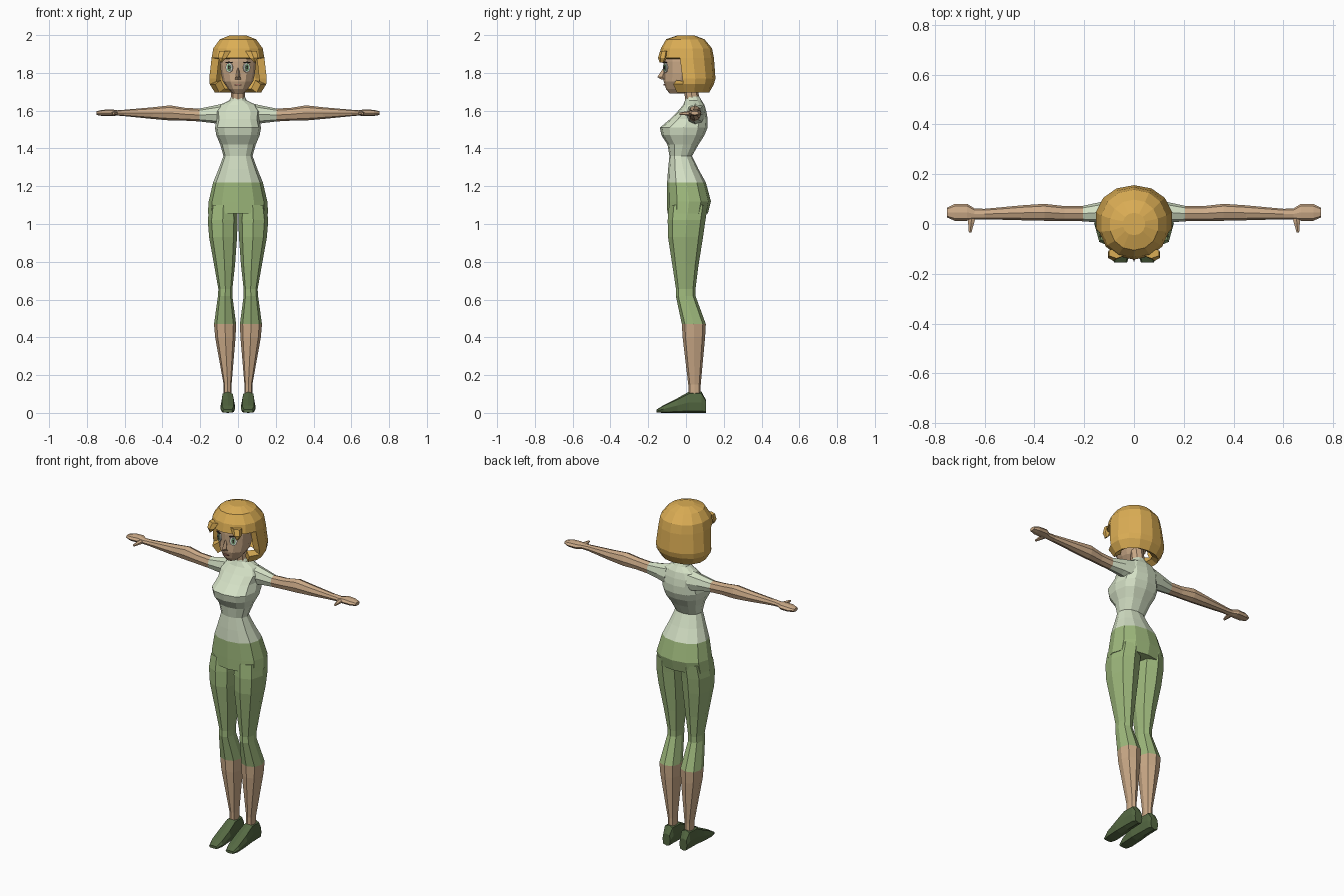
import bpy, bmesh, math
from mathutils import Matrix, Vector


def material(name, rgb):
    m = bpy.data.materials.new(name)
    m.diffuse_color = (*rgb, 1)
    return m


SKIN = material("skin", (0.61, 0.41, 0.25))
HAIR = material("golden_hair", (0.71, 0.42, 0.09))
SHIRT = material("pale_green_shirt", (0.66, 0.75, 0.56))
TROUSERS = material("green_trousers", (0.34, 0.48, 0.20))
SHOES = material("dark_green_shoes", (0.09, 0.14, 0.055))
WHITE = material("eye_white", (0.80, 0.82, 0.76))
IRIS = material("eye_green", (0.22, 0.42, 0.22))
DARK = material("dark_line", (0.04, 0.03, 0.025))
LIPS = material("lips", (0.38, 0.18, 0.13))


def ring(axis, pos, a0, a1, b0, b1, n, power):
    """Rounded section across an axis, given its extents in the other two axes."""
    pts = []
    for i in range(n):
        t = 2 * math.pi * i / n
        u, v = math.sin(t), -math.cos(t)
        u = math.copysign(abs(u) ** power, u)
        v = math.copysign(abs(v) ** power, v)
        a = (a0 + a1) / 2 + u * (a1 - a0) / 2
        b = (b0 + b1) / 2 + v * (b1 - b0) / 2
        pts.append({"x": (pos, a, b), "y": (a, pos, b), "z": (a, b, pos)}[axis])
    return pts


def loft(name, axis, rows, mats, n=8, power=1.0, mirror=False, pick=None,
         matrix=None, drop=None, cap_end=True):
    """Join sections into a body. pick chooses the material, drop removes faces."""
    bm = bmesh.new()
    rings = []
    for r in rows:
        pw = r[5] if len(r) > 5 else power
        rings.append([bm.verts.new(p) for p in ring(axis, *r[:5], n, pw)])
    for a, b in zip(rings, rings[1:]):
        for i in range(n):
            j = (i + 1) % n
            bm.faces.new((a[i], a[j], b[j], b[i]))
    bm.faces.new(rings[0])
    if cap_end:
        bm.faces.new(rings[-1])
    bmesh.ops.recalc_face_normals(bm, faces=bm.faces)
    if drop:
        gone = [f for f in bm.faces if drop(f.calc_center_median())]
        bmesh.ops.delete(bm, geom=gone, context="FACES")
    if pick:
        for f in bm.faces:
            f.material_index = pick(f.calc_center_median())
    me = bpy.data.meshes.new(name)
    bm.to_mesh(me)
    bm.free()
    if matrix:
        me.transform(matrix)
    for m in mats:
        me.materials.append(m)
    ob = bpy.data.objects.new(name, me)
    bpy.context.collection.objects.link(ob)
    if mirror:
        ob.modifiers.new("mirror", "MIRROR").use_mirror_merge = False
    return ob


def plate(name, mat, loc, w, h, yaw=0, n=8, mirror=True):
    m = Matrix.Translation(Vector(loc)) @ Matrix.Rotation(math.radians(yaw), 4, "Z")
    return loft(name, "y", [(-0.003, -w, w, -h, h), (0.003, -w, w, -h, h)],
                [mat], n=n, mirror=mirror, matrix=m)


# Torso and hips: height, half width, front, back, squareness
body = [
    (1.675, 0.036, 0.000, 0.070, 1.0), (1.655, 0.045, -0.005, 0.082, 1.0),
    (1.630, 0.095, -0.015, 0.098, 0.9), (1.595, 0.118, -0.045, 0.108, 0.85),
    (1.555, 0.112, -0.085, 0.115, 0.8), (1.510, 0.122, -0.138, 0.114, 0.75),
    (1.470, 0.115, -0.130, 0.098, 0.75), (1.420, 0.094, -0.098, 0.066, 0.85),
    (1.360, 0.077, -0.088, 0.032, 0.9), (1.290, 0.103, -0.095, 0.066, 0.9),
    (1.220, 0.132, -0.100, 0.105, 0.9), (1.120, 0.155, -0.100, 0.132, 0.88),
    (1.055, 0.160, -0.099, 0.116, 0.88)]
loft("torso", "z", [(z, -w, w, f, b, p) for z, w, f, b, p in body],
     [SHIRT, TROUSERS], n=12, pick=lambda c: int(c.z < 1.22))

# Legs with cropped trousers
loft("legs", "z", [
    (1.10, 0.005, 0.150, -0.090, 0.115), (1.02, 0.002, 0.160, -0.097, 0.103),
    (0.93, 0.005, 0.153, -0.095, 0.090), (0.78, 0.016, 0.126, -0.072, 0.066),
    (0.655, 0.030, 0.104, -0.053, 0.050), (0.62, 0.030, 0.106, -0.054, 0.050),
    (0.47, 0.010, 0.127, -0.022, 0.105), (0.40, 0.013, 0.121, -0.018, 0.101),
    (0.15, 0.034, 0.076, 0.012, 0.078), (0.08, 0.034, 0.076, 0.012, 0.078)],
    [TROUSERS, SKIN], n=8, power=0.85, mirror=True, pick=lambda c: int(c.z < 0.47))

# Shoes
loft("shoes", "y", [
    (0.105, 0.030, 0.080, 0.000, 0.070), (0.082, 0.024, 0.086, 0.000, 0.112),
    (0.015, 0.022, 0.088, 0.000, 0.112), (-0.045, 0.016, 0.092, 0.000, 0.078),
    (-0.120, 0.016, 0.092, 0.000, 0.040), (-0.155, 0.028, 0.080, 0.002, 0.018)],
    [SHOES], n=8, power=0.6, mirror=True)

# Arms with short sleeves: x, centre y, centre z, half depth, half height
arm = [
    (0.07, 0.050, 1.580, 0.050, 0.060), (0.13, 0.047, 1.580, 0.042, 0.046),
    (0.205, 0.042, 1.577, 0.031, 0.034), (0.28, 0.042, 1.581, 0.030, 0.034),
    (0.36, 0.047, 1.588, 0.034, 0.040), (0.45, 0.045, 1.587, 0.030, 0.031),
    (0.60, 0.040, 1.588, 0.021, 0.017), (0.64, 0.040, 1.588, 0.022, 0.014),
    (0.67, 0.047, 1.589, 0.034, 0.018), (0.72, 0.047, 1.588, 0.034, 0.016),
    (0.75, 0.046, 1.587, 0.020, 0.010)]
loft("arms", "x", [(x, y - d, y + d, z - h, z + h) for x, y, z, d, h in arm],
     [SHIRT, SKIN], n=8, power=0.9, mirror=True, pick=lambda c: int(c.x > 0.205))
loft("thumbs", "y", [
    (0.040, 0.630, 0.670, 1.575, 1.600), (0.005, 0.640, 0.668, 1.575, 1.597),
    (-0.034, 0.652, 0.664, 1.578, 1.590)], [SKIN], n=6, mirror=True)

# Neck and head
loft("neck", "z", [
    (1.76, -0.036, 0.036, -0.020, 0.055), (1.66, -0.038, 0.038, -0.004, 0.072)],
    [SKIN], n=8)
loft("head", "z", [
    (1.692, -0.028, 0.028, -0.088, -0.005), (1.715, -0.052, 0.052, -0.106, 0.030),
    (1.755, -0.080, 0.080, -0.118, 0.055), (1.800, -0.090, 0.090, -0.117, 0.070),
    (1.860, -0.095, 0.095, -0.121, 0.080), (1.920, -0.090, 0.090, -0.118, 0.080),
    (1.960, -0.050, 0.050, -0.080, 0.050)], [SKIN], n=12)
loft("nose", "z", [
    (1.825, -0.005, 0.005, -0.121, -0.100), (1.778, -0.012, 0.012, -0.152, -0.100),
    (1.764, -0.016, 0.016, -0.130, -0.100)], [SKIN], n=4)
plate("mouth", LIPS, (0, -0.115, 1.737), 0.022, 0.005, n=6, mirror=False)

# Eyes, layered outwards from the face
for name, mat, out, dz, w, h in (
        ("eye_whites", WHITE, 0.000, 0, 0.022, 0.027),
        ("irises", IRIS, 0.003, 0, 0.012, 0.020),
        ("pupils", DARK, 0.005, 0, 0.005, 0.010),
        ("lashes", DARK, 0.004, 0.027, 0.024, 0.004)):
    plate(name, mat, (0.046 + out * 0.5, -0.109 - out * 0.87, 1.828 + dz),
          w, h, yaw=30)

# Bobbed hair: a thick shell left open around the face
bob = [
    (1.998, 0.045, -0.045, 0.045), (1.978, 0.098, -0.105, 0.098),
    (1.930, 0.134, -0.133, 0.138), (1.880, 0.143, -0.143, 0.148),
    (1.770, 0.156, -0.125, 0.156), (1.740, 0.153, -0.115, 0.148),
    (1.695, 0.125, -0.085, 0.122)]
hair = loft("hair", "z", [(z, -w, w, f, b) for z, w, f, b in bob], [HAIR], n=14,
            power=0.95, cap_end=False,
            drop=lambda c: c.z < 1.88 and c.y < -0.035)
shell = hair.modifiers.new("thickness", "SOLIDIFY")
shell.thickness = 0.04
shell.offset = -1

# Fringe locks
loft("fringe_locks", "z", [
    (1.915, 0.035, 0.105, -0.138, -0.095), (1.880, 0.058, 0.108, -0.148, -0.100),
    (1.855, 0.084, 0.092, -0.140, -0.115)], [HAIR], n=6, mirror=True)
